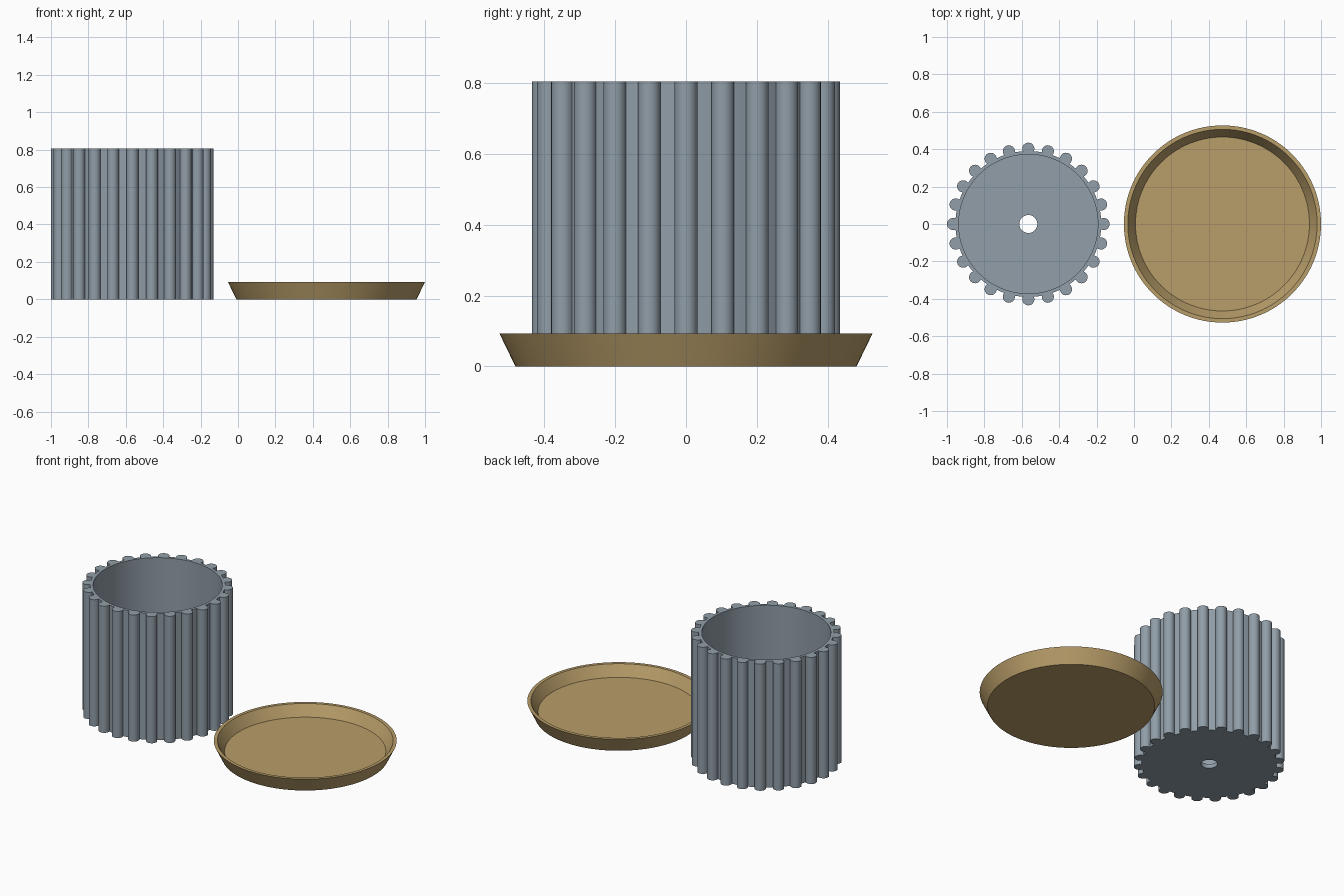
import bpy, bmesh, math

if "Cube" in bpy.data.objects:
    bpy.data.objects.remove(bpy.data.objects["Cube"])

POT_X, POT_H = -0.565, 0.805
SAUCER_X = 0.473


def material(name, color):
    m = bpy.data.materials.new(name)
    m.diffuse_color = (*color, 1)
    m.use_nodes = True
    m.node_tree.nodes["Principled BSDF"].inputs["Base Color"].default_value = m.diffuse_color
    return m


def finish(name, bm, x, mat):
    bmesh.ops.recalc_face_normals(bm, faces=bm.faces)
    mesh = bpy.data.meshes.new(name)
    bm.to_mesh(mesh)
    bm.free()
    ob = bpy.data.objects.new(name, mesh)
    ob.location.x = x
    bpy.context.collection.objects.link(ob)
    mesh.materials.append(mat)
    bpy.ops.object.select_all(action='DESELECT')
    ob.select_set(True)
    bpy.context.view_layer.objects.active = ob
    bpy.ops.object.shade_smooth_by_angle(angle=math.radians(30))


def circle(r, n=96):
    return [(r * math.cos(2 * math.pi * i / n), r * math.sin(2 * math.pi * i / n))
            for i in range(n)]


def ring(bm, pts, z):
    return [bm.verts.new((x, y, z)) for x, y in pts]


def wall(bm, a, b):
    n = len(a)
    for i in range(n):
        j = (i + 1) % n
        bm.faces.new((a[i], a[j], b[j], b[i]))


def cap(bm, outer, inner):
    """Flat fill between two rings."""
    edges = []
    for loop in (outer, inner):
        for i, v in enumerate(loop):
            w = loop[(i + 1) % len(loop)]
            edges.append(bm.edges.get((v, w)) or bm.edges.new((v, w)))
    bmesh.ops.triangle_fill(bm, edges=edges, use_beauty=True)


def ribbed_outline(count=24, body=0.39, centre=0.4025, r=0.0325, steps=14):
    """Body circle joined with round ribs."""
    end = math.acos((body**2 - centre**2 - r**2) / (2 * centre * r))
    neck = math.atan2(r * math.sin(end), centre + r * math.cos(end))
    pitch = 2 * math.pi / count
    pts = []
    for k in range(count):
        a = k * pitch
        for s in range(steps + 1):
            p = a - end + 2 * end * s / steps
            pts.append((centre * math.cos(a) + r * math.cos(p),
                        centre * math.sin(a) + r * math.sin(p)))
        for t in (1 / 3, 2 / 3):
            g = a + neck + t * (pitch - 2 * neck)
            pts.append((body * math.cos(g), body * math.sin(g)))
    return pts


pot_grey = material("slate grey", (0.283, 0.342, 0.392))
tan = material("tan", (0.479, 0.337, 0.141))

# Ribbed pot with a drain hole
bm = bmesh.new()
outline, bore, hole = ribbed_outline(), circle(0.372), circle(0.048, 48)
floor_z = 0.027
out_low, out_top = ring(bm, outline, 0), ring(bm, outline, POT_H)
in_low, in_top = ring(bm, bore, floor_z), ring(bm, bore, POT_H)
hole_low, hole_top = ring(bm, hole, 0), ring(bm, hole, floor_z)
wall(bm, out_low, out_top)
wall(bm, in_low, in_top)
wall(bm, hole_low, hole_top)
cap(bm, out_top, in_top)
cap(bm, in_low, hole_top)
cap(bm, out_low, hole_low)
finish("ribbed_pot", bm, POT_X, pot_grey)

# Flared drip saucer
bm = bmesh.new()
profile = [(0.482, 0), (0.527, 0.093), (0.506, 0.093), (0.465, 0.025)]
rings = [ring(bm, circle(r, 128), z) for r, z in profile]
for a, b in zip(rings, rings[1:]):
    wall(bm, a, b)
bm.faces.new(rings[0])
bm.faces.new(rings[-1])
finish("saucer", bm, SAUCER_X, tan)
